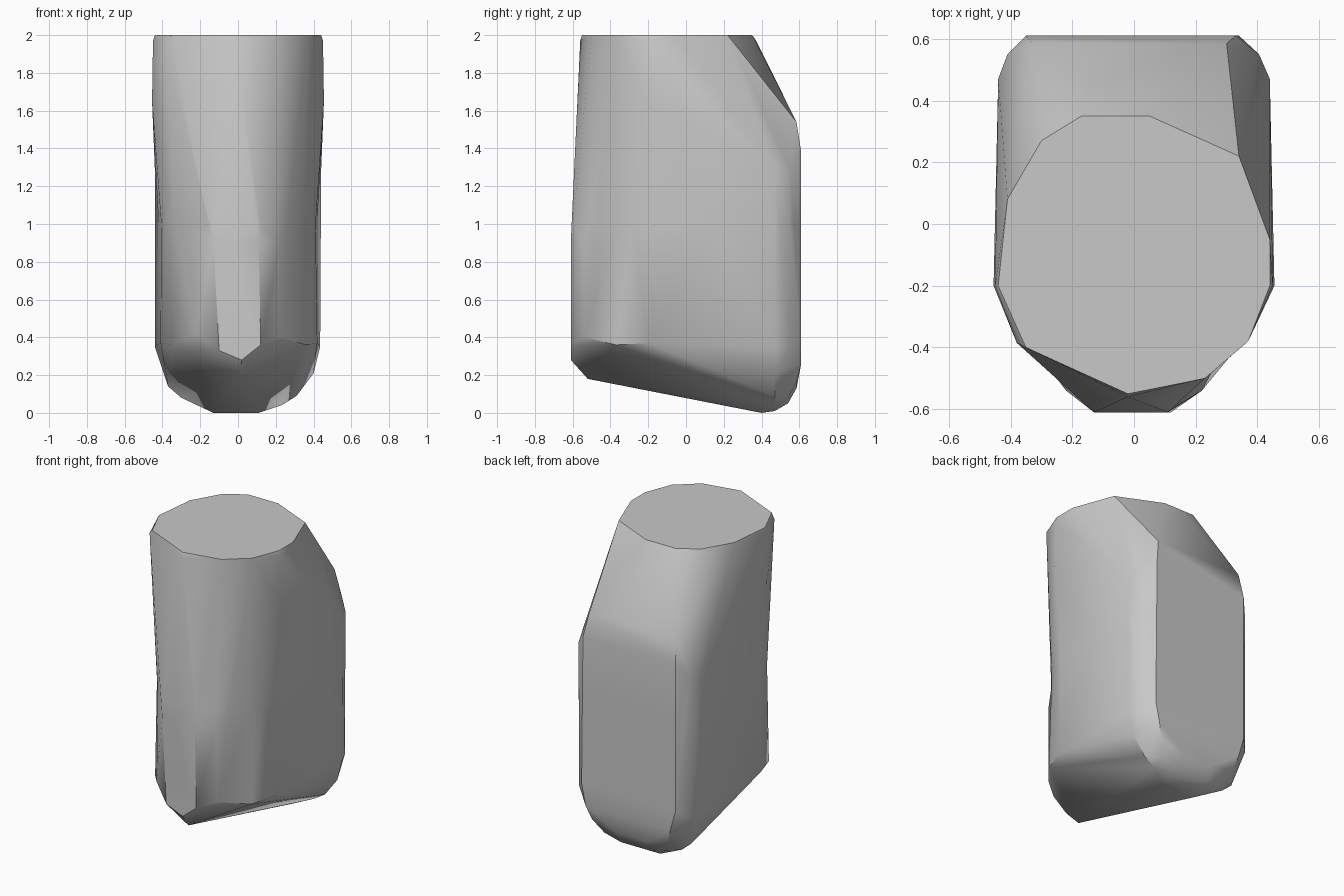
import bpy
import bmesh
from math import radians

# Remove the default cube
default_cube = bpy.data.objects.get("Cube")
if default_cube:
    bpy.data.objects.remove(default_cube, do_unlink=True)


def make_material(name, colour):
    material = bpy.data.materials.new(name)
    material.use_nodes = True
    material.diffuse_color = colour
    shader = material.node_tree.nodes["Principled BSDF"]
    shader.inputs["Base Color"].default_value = colour
    return material


def level_ring(height, outline):
    """Outline lying in a horizontal plane."""
    return [(x, y, height) for x, y in outline]


def upright_ring(depth, outline):
    """Outline lying in a plane that faces front or back."""
    return [(x, depth, z) for x, z in outline]


def dish_walls(bm, height, scale):
    """Pull the side walls in slightly around one height."""
    cut = bmesh.ops.bisect_plane(
        bm,
        geom=bm.verts[:] + bm.edges[:] + bm.faces[:],
        plane_co=(0, 0, height),
        plane_no=(0, 0, 1),
    )
    for vert in cut["geom_cut"]:
        if isinstance(vert, bmesh.types.BMVert) and -.56 < vert.co.y < .4:
            vert.co.x *= scale
            if vert.co.y < 0:
                vert.co.y *= (1 + scale) / 2


def build_hull(name, points, material, smooth_angle):
    """Wrap a tight faceted skin around the given corner points."""
    mesh = bpy.data.meshes.new(name)
    bm = bmesh.new()
    for point in points:
        bm.verts.new(point)
    result = bmesh.ops.convex_hull(bm, input=bm.verts[:])
    spare = set(result["geom_interior"]) | set(result["geom_unused"])
    bmesh.ops.delete(
        bm,
        geom=[v for v in spare if isinstance(v, bmesh.types.BMVert)],
        context="VERTS",
    )
    dish_walls(bm, 1, .94)
    bmesh.ops.triangulate(bm, faces=bm.faces[:])
    bmesh.ops.recalc_face_normals(bm, faces=bm.faces[:])
    bm.to_mesh(mesh)
    bm.free()
    mesh.materials.append(material)
    body = bpy.data.objects.new(name, mesh)
    bpy.context.collection.objects.link(body)
    bpy.ops.object.select_all(action="DESELECT")
    body.select_set(True)
    bpy.context.view_layer.objects.active = body
    bpy.ops.object.shade_smooth_by_angle(angle=smooth_angle)
    return body


# Flat rounded top with a slightly wider rim below it
top = level_ring(2, [
    (-.44, -.2), (-.35, -.4), (-.02, -.55), (.23, -.5), (.37, -.38),
    (.44, -.2), (.44, -.05), (.34, .22), (.05, .35), (-.17, .35),
    (-.3, .27), (-.41, .08),
])
rim = level_ring(1.97, [
    (-.45, -.2), (-.38, -.385), (-.02, -.56), (.45, -.2), (-.05, .372),
])

# Slight swell further down
swell = level_ring(1.65, [(-.455, -.2), (.455, -.2)])

# Flat back panel, its brow and its rounded lower end
back = upright_ring(.61, [
    (-.35, 1.38), (.33, 1.38), (.34, .4), (.31, .26), (-.31, .26), (-.35, .4),
])
back_brow = upright_ring(.585, [(-.33, 1.54), (.3, 1.54)])
back_foot = upright_ring(.585, [
    (-.28, .17), (-.12, .13), (.1, .13), (.28, .17),
])
back_toe = upright_ring(.54, [(-.22, .08), (-.12, .05), (.1, .05), (.22, .08)])

# Rounded side corners beside the back panel and the round edge under them
corner_round = upright_ring(.55, [
    (-.41, 1.3), (.405, 1.3), (-.41, .35), (.4, .35),
])
side_corners = upright_ring(.47, [
    (-.44, 1.28), (.44, 1.28), (-.44, .35), (.435, .35), (.4, .21),
    (.31, .09), (.23, .04), (.12, .01), (-.14, .01), (-.3, .08),
    (-.37, .14),
])
heel = upright_ring(.4, [(-.13, 0), (.11, 0)])

# Narrow front strip, its cheeks and the toe under it
front = upright_ring(-.61, [
    (-.13, .9), (.11, .9), (-.1, .33), (.02, .28), (.12, .36),
])
cheeks = upright_ring(-.54, [(-.22, .42), (.22, .4), (.22, .9)])
cheek_sides = upright_ring(-.37, [(-.35, .36), (.36, .36)])
toe = upright_ring(-.52, [(0, .18)])
flanks = upright_ring(-.2, [(-.41, .37), (.42, .37)])

stone_grey = make_material("plain grey", (.58, .58, .58, 1))
corner_points = (
    top + rim + swell + back + back_brow + back_foot + back_toe + corner_round
    + side_corners + heel + front + cheeks + cheek_sides + toe + flanks
)
build_hull("faceted_block", corner_points, stone_grey, radians(30))
